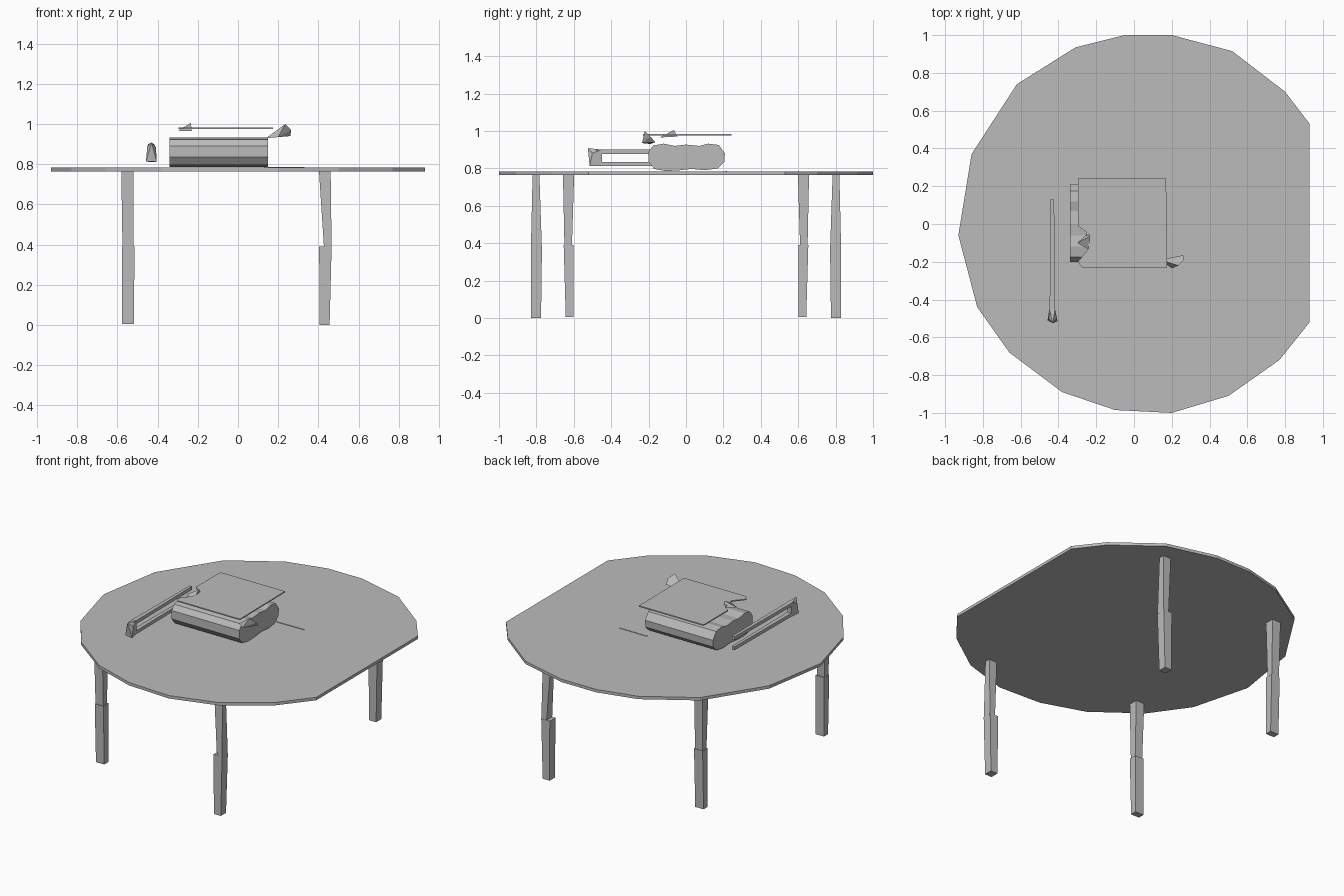
import bpy
import bmesh

cube = bpy.data.objects.get("Cube")
if cube:
    bpy.data.objects.remove(cube, do_unlink=True)

grey = bpy.data.materials.new("plain grey")
grey.use_nodes = True
grey.diffuse_color = (0.5, 0.5, 0.5, 1)
grey.node_tree.nodes["Principled BSDF"].inputs["Base Color"].default_value = (0.5, 0.5, 0.5, 1)


def finish(name, bm):
    bmesh.ops.recalc_face_normals(bm, faces=bm.faces)
    mesh = bpy.data.meshes.new(name)
    bm.to_mesh(mesh)
    bm.free()
    mesh.materials.append(grey)
    obj = bpy.data.objects.new(name, mesh)
    bpy.context.collection.objects.link(obj)
    return obj


def extrude(name, points, offset):
    """Solid made by sweeping a flat outline along an offset."""
    bm = bmesh.new()
    face = bm.faces.new([bm.verts.new(p) for p in points])
    result = bmesh.ops.extrude_face_region(bm, geom=[face], use_keep_orig=True)
    moved = [v for v in result["geom"] if isinstance(v, bmesh.types.BMVert)]
    bmesh.ops.translate(bm, verts=moved, vec=offset)
    return finish(name, bm)


def hulls(name, groups):
    """Faceted solids, one convex hull for each group of points."""
    bm = bmesh.new()
    for points in groups:
        verts = [bm.verts.new(p) for p in points]
        result = bmesh.ops.convex_hull(bm, input=verts)
        spare = [v for v in result["geom_interior"] if isinstance(v, bmesh.types.BMVert)]
        bmesh.ops.delete(bm, geom=spare, context="VERTS")
    return finish(name, bm)


def ring(x, y, z, hx, hy):
    return [(x + sx * hx, y + sy * hy, z) for sx in (-1, 1) for sy in (-1, 1)]


# Rounded table top with one straight side
outline = [(.93, .53), (.8, .7), (.52, .915), (.2, 1), (-.05, 1), (-.31, .935),
           (-.62, .74), (-.86, .37), (-.93, -.06), (-.83, -.44), (-.66, -.68),
           (-.38, -.89), (-.1, -.985), (.2, -1), (.5, -.91), (.77, -.72), (.93, -.52)]
extrude("table_top", [(x, y, .765) for x, y in outline], (0, 0, .019))

# Four two-part legs, roughly hewn, stepped at the knee
for end, s in (("front", -1), ("back", 1)):
    hulls(end + "_right_leg", [
        ring(-.55, s * .628, .77, .031, .03) + ring(-.548, s * .63, .385, .027, .02),
        ring(-.547, s * .628, .39, .031, .026) + ring(-.547, s * .622, .005, .03, .021)])
    hulls(end + "_left_leg", [
        ring(.432, s * .802, .77, .029, .018) + ring(.447, s * .8, .385, .019, .029),
        ring(.435, s * .8, .39, .031, .03) + ring(.431, s * .802, 0, .025, .027)])

# Pillow-like bundle with a wavy section
section = [(-.2, .835), (-.2, .89), (-.175, .922), (-.12, .932), (-.06, .92),
           (0, .927), (.07, .92), (.12, .932), (.175, .925), (.208, .88),
           (.205, .835), (.17, .8), (.1, .79), (.03, .797), (-.05, .788),
           (-.11, .786), (-.17, .797)]
extrude("bundle", [(-.34, y, z) for y, z in section], (.49, 0, 0))

# Thin sheet floating above, with a notch at one corner
sheet = [(-.297, .242), (.17, .242), (.175, -.23), (-.275, -.23), (-.297, -.2),
         (-.24, -.13), (-.255, -.04), (-.297, -.01)]
extrude("cover_sheet", [(x, y, .976) for x, y in sheet], (0, 0, .007))

# Faceted scraps beside the sheet
hulls("left_scrap", [[(.14, -.19, .93), (.235, -.22, 1), (.265, -.19, .97),
                      (.26, -.165, .94), (.2, -.235, .935)]])
hulls("right_scrap", [[(-.3, -.1, .967), (-.235, -.065, 1.005), (-.23, -.14, .965),
                       (-.24, -.045, .97)]])

# Slim strip lying on the table
extrude("table_strip", [(.13, .21, .784), (.33, .213, .784), (.33, .218, .784),
                        (.13, .22, .784)], (0, 0, .003))

# Two long rails joined by a faceted end piece
rails = []
for z in (.823, .889):
    rails.append([(x, y, z + dz) for y, h in ((-.48, .015), (.13, .009))
                  for x in (-.432 - h, -.432 + h) for dz in (-.011, .011)])
end_piece = [(-.458, -.51, .815), (-.405, -.515, .812), (-.43, -.525, .908),
             (-.452, -.5, .885), (-.408, -.5, .882), (-.448, -.45, .812),
             (-.418, -.45, .812), (-.448, -.45, .9), (-.418, -.45, .9)]
hulls("long_handle", rails + [end_piece])
